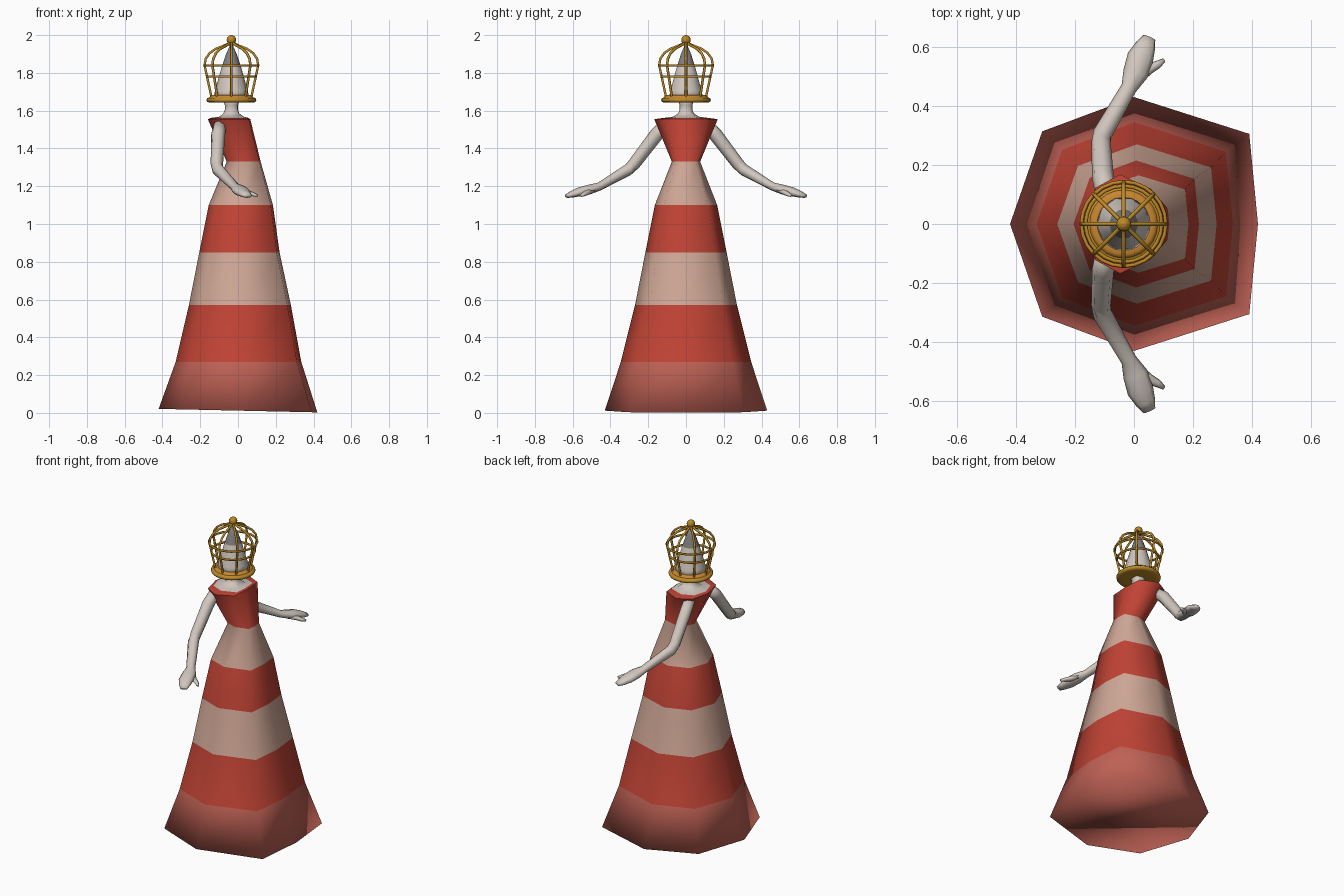
import bpy, bmesh, math
from mathutils import Vector

if "Cube" in bpy.data.objects:
    bpy.data.objects.remove(bpy.data.objects["Cube"])


def material(name, rgb):
    m = bpy.data.materials.new(name)
    m.diffuse_color = (*rgb, 1)
    m.use_nodes = True
    m.node_tree.nodes["Principled BSDF"].inputs["Base Color"].default_value = m.diffuse_color
    return m


RED = material("red", (0.53, 0.056, 0.035))
SALMON = material("faded red", (0.52, 0.12, 0.09))
BEIGE = material("beige", (0.63, 0.39, 0.305))
SKIN = material("pale skin", (0.64, 0.575, 0.52))
GREY = material("grey", (0.22, 0.215, 0.21))
GOLD = material("gold", (0.50, 0.25, 0.02))
ORANGE = material("orange gold", (0.58, 0.24, 0.03))
HX = -0.035  # x position of the head, neck and cage


def finish(bm, name, mats, angle=None):
    bmesh.ops.recalc_face_normals(bm, faces=bm.faces)
    for f in bm.faces:
        f.smooth = True
    me = bpy.data.meshes.new(name)
    bm.to_mesh(me)
    bm.free()
    for m in mats:
        me.materials.append(m)
    ob = bpy.data.objects.new(name, me)
    bpy.context.collection.objects.link(ob)
    if angle:
        bpy.ops.object.select_all(action='DESELECT')
        ob.select_set(True)
        bpy.context.view_layer.objects.active = ob
        bpy.ops.object.shade_smooth_by_angle(angle=math.radians(angle))
    return ob


def loft(name, rings, mats, bands=None, caps=(True, True), angle=None):
    """Skin a list of closed rings; bands holds a material index per strip."""
    bm = bmesh.new()
    vs = [[bm.verts.new(p) for p in r] for r in rings]
    n = len(rings[0])
    for i in range(len(vs) - 1):
        for k in range(n):
            j = (k + 1) % n
            f = bm.faces.new((vs[i][k], vs[i][j], vs[i + 1][j], vs[i + 1][k]))
            f.material_index = bands[i] if bands else 0
    if caps[0]:
        bm.faces.new(vs[0]).material_index = bands[0] if bands else 0
    if caps[1]:
        bm.faces.new(vs[-1]).material_index = bands[-1] if bands else 0
    return finish(bm, name, mats, angle)


def gown_ring(z, xb, xf, w, tilt=0):
    """Uneven octagon, flatter at the front."""
    c, h = (xb + xf) / 2, (xf - xb) / 2
    shape = [(1, 0), (.93, .71), (0, 1), (-.74, .73), (-1, 0), (-.74, -.73), (0, -1), (.93, -.71)]
    return [(c + a * h, b * w, z - tilt * (c + a * h)) for a, b in shape]


def circle(r, z, n=16):
    return [(HX + r * math.cos(math.tau * k / n), r * math.sin(math.tau * k / n), z)
            for k in range(n)]


def turned(name, profile, mat, n=24, angle=40):
    return loft(name, [circle(r, z, n) for r, z in profile], [mat], angle=angle)


def tube(name, paths, radius, mat, cyclic=False):
    cu = bpy.data.curves.new(name, 'CURVE')
    cu.dimensions = '3D'
    cu.bevel_depth = radius
    cu.bevel_resolution = 1
    cu.use_fill_caps = True
    for pts in paths:
        sp = cu.splines.new('POLY')
        sp.points.add(len(pts) - 1)
        for p, co in zip(sp.points, pts):
            p.co = (*co, 1)
        sp.use_cyclic_u = cyclic
        sp.use_smooth = True
    cu.materials.append(mat)
    ob = bpy.data.objects.new(name, cu)
    bpy.context.collection.objects.link(ob)


# Striped gown, closed by a flat underside that shades smoothly into the hem
loft("gown", [
    gown_ring(0.012, -.42, .42, .43, .022),
    gown_ring(0.27, -.33, .335, .345),
    gown_ring(0.57, -.26, .28, .27),
    gown_ring(0.85, -.205, .22, .215),
    gown_ring(1.10, -.155, .185, .165),
    gown_ring(1.33, -.06, .12, .075),
    gown_ring(1.555, -.16, .065, .168)],
    [SALMON, RED, BEIGE], [0, 1, 2, 1, 2, 1], (True, False))

# Red shoulder rim and bare chest running up into the neck
RIM = gown_ring(1.562, -.143, .055, .115)
loft("neckline", [gown_ring(1.555, -.16, .065, .168), RIM], [RED], caps=(False, False))
loft("neck", [RIM, gown_ring(1.568, -.10, .03, .07), gown_ring(1.585, -.077, .007, .042),
              gown_ring(1.605, -.07, 0, .034), gown_ring(1.63, -.07, 0, .034),
              gown_ring(1.66, -.08, .01, .044)], [SKIN], caps=(False, True))

# Pointed head inside the cage
loft("head", [circle(r, z, 10) for r, z in
              [(.04, 1.65), (.094, 1.67), (.087, 1.705), (.063, 1.79), (.05, 1.835), (.028, 1.90), (.006, 1.95)]],
     [SKIN, GREY], [0, 0, 0, 0, 1, 1])


def arm_rings(stations, side, n=8):
    """Rings across a path: each station is centre, width, thickness."""
    pts = [Vector((x, y * side, z)) for x, y, z, w, t in stations]
    out = []
    for i, (x, y, z, w, t) in enumerate(stations):
        d = (pts[min(i + 1, len(pts) - 1)] - pts[max(i - 1, 0)]).normalized()
        s = d.cross(Vector((0, 0, 1))).normalized()
        u = s.cross(d)
        out.append([pts[i] + s * w * math.cos(math.tau * k / n) + u * t * math.sin(math.tau * k / n)
                    for k in range(n)])
    return out


ARM = [(-.095, .10, 1.53, .035, .034), (-.105, .155, 1.475, .037, .037), (-.112, .275, 1.318, .033, .033),
       (-.107, .305, 1.288, .033, .032), (-.018, .46, 1.198, .027, .022),
       (.005, .51, 1.183, .043, .026), (.022, .565, 1.17, .045, .024), (.04, .605, 1.157, .034, .018),
       (.052, .632, 1.148, .022, .010)]
THUMB = [(.012, .495, 1.18, .022, .016), (.05, .525, 1.167, .018, .014),
         (.08, .54, 1.157, .014, .011), (.102, .555, 1.15, .007, .007)]
for side, label in ((1, "left"), (-1, "right")):
    loft(label + "_arm", arm_rings(ARM, side), [SKIN])
    loft(label + "_thumb", arm_rings(THUMB, side, 6), [SKIN])

# Cage base and inner collar
turned("cage_base", [(.085, 1.643), (.115, 1.642), (.128, 1.647), (.132, 1.656), (.128, 1.666), (.115, 1.671)],
       GOLD, angle=None)
turned("cage_collar", [(.117, 1.668), (.113, 1.676), (.104, 1.682), (.09, 1.682), (.085, 1.67)], ORANGE)

# Cage hoops
for name, r, z in (("lower_hoop", .129, 1.78), ("upper_hoop", .143, 1.84)):
    tube(name, [circle(r, z, 24)], .0065, GOLD, True)

# Cage bars curving up to the finial
BAR = [(.105, 1.67), (.116, 1.72), (.129, 1.78), (.142, 1.84), (.136, 1.875), (.115, 1.905),
       (.082, 1.928), (.045, 1.942), (.02, 1.953), (.008, 1.965)]
tube("cage_bars", [[(HX + r * math.cos(a), r * math.sin(a), z) for r, z in BAR]
                   for a in (math.tau * k / 8 for k in range(8))], .007, GOLD)

# Finial ball
turned("finial", [(.016, 1.945), (.016, 1.957)] +
       [(.025 * math.sin(t), 1.975 - .025 * math.cos(t)) for t in
        (math.pi * k / 8 for k in range(2, 8))] + [(.002, 2.0)], GOLD, 16, 60)
